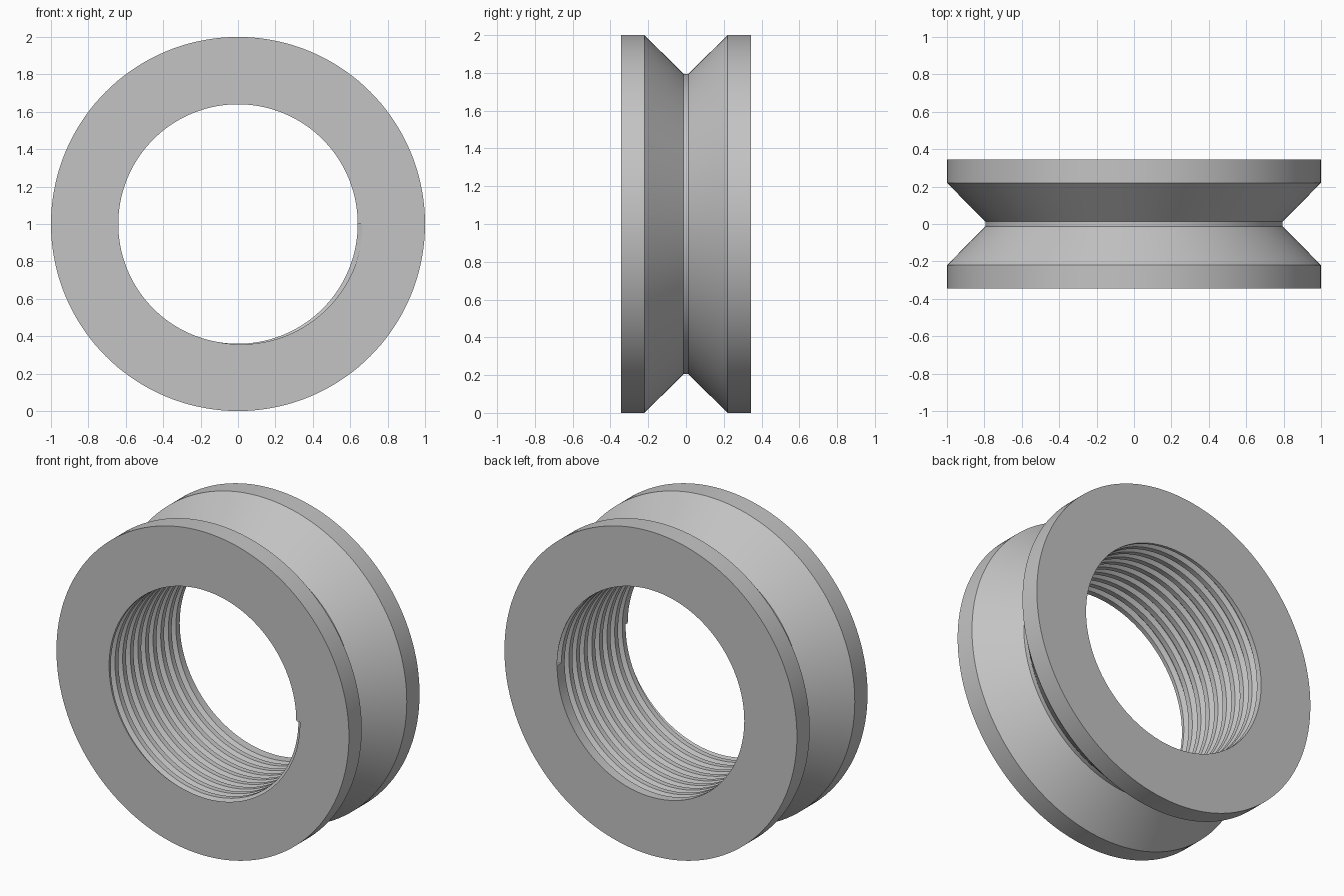
import bpy, bmesh
from math import cos, sin, tau

if "Cube" in bpy.data.objects:
    bpy.data.objects.remove(bpy.data.objects["Cube"], do_unlink=True)

SEGMENTS = 144
HALF_WIDTH = 0.345
BORE = 0.64            # crest radius of the internal thread
DEPTH = 0.025          # thread depth
TURNS = 9
ROOT, MOUTH = 0.05, 0.28   # groove half widths, as shares of the pitch
PITCH = 2 * HALF_WIDTH / (TURNS + MOUTH)

# Outer profile with the V groove, back to front, as (y, radius)
OUTER = [(HALF_WIDTH, 1), (0.22, 1), (0.013, 0.795),
         (-0.013, 0.795), (-0.22, 1), (-HALF_WIDTH, 1)]


def groove_centre(turn, t):
    return -HALF_WIDTH + (turn + t) * PITCH


def bore_radius(y, t):
    """Radius of the threaded bore at depth y and fraction t of a turn."""
    gap = min(abs(y - groove_centre(k, t)) for k in range(TURNS)) / PITCH
    cut = (MOUTH - gap) / (MOUTH - ROOT)
    return BORE + DEPTH * max(0, min(1, cut))


def section(t):
    """Closed cross-section of the ring, with the thread advanced by t."""
    ys = [-HALF_WIDTH]
    for k in range(TURNS):
        for w in (-MOUTH, -ROOT, ROOT, MOUTH):
            y = groove_centre(k, t) + w * PITCH
            ys.append(max(-HALF_WIDTH, min(HALF_WIDTH, y)))
    ys.append(HALF_WIDTH)
    return OUTER + [(y, bore_radius(y, t)) for y in ys]


def place(y, r, t):
    return (r * cos(tau * t), y, 1 - r * sin(tau * t))


bm = bmesh.new()

# Ring body: sections swept once around the axis
columns = []
for i in range(SEGMENTS + 1):
    t = i / SEGMENTS
    columns.append([bm.verts.new(place(y, r, t)) for y, r in section(t)])
for a, b in zip(columns, columns[1:]):
    n = len(a)
    for j in range(n):
        k = (j + 1) % n
        bm.faces.new((a[j], a[k], b[k], b[j]))

# Small walls where the thread starts and stops
start = [(-HALF_WIDTH, BORE), (-HALF_WIDTH, BORE + DEPTH),
         (-HALF_WIDTH + ROOT * PITCH, BORE + DEPTH),
         (-HALF_WIDTH + MOUTH * PITCH, BORE)]
end_y = groove_centre(TURNS, 0)
stop = [(end_y + w * PITCH, BORE + d) for w, d in
        ((-MOUTH, 0), (-ROOT, DEPTH), (ROOT, DEPTH), (MOUTH, 0))]
for wall in (start, stop):
    bm.faces.new([bm.verts.new(place(y, r, 0)) for y, r in wall])

bmesh.ops.remove_doubles(bm, verts=bm.verts, dist=1e-5)
bmesh.ops.dissolve_degenerate(bm, edges=bm.edges, dist=1e-5)
bmesh.ops.recalc_face_normals(bm, faces=bm.faces)

mesh = bpy.data.meshes.new("threaded_groove_ring")
bm.to_mesh(mesh)
bm.free()
ring = bpy.data.objects.new("threaded_groove_ring", mesh)
bpy.context.collection.objects.link(ring)

# Plain grey metal
grey = bpy.data.materials.new("grey")
grey.use_nodes = True
colour = (0.55, 0.55, 0.55, 1)
grey.diffuse_color = colour
grey.node_tree.nodes["Principled BSDF"].inputs["Base Color"].default_value = colour
mesh.materials.append(grey)

bpy.ops.object.select_all(action="DESELECT")
ring.select_set(True)
bpy.context.view_layer.objects.active = ring
bpy.ops.object.shade_smooth_by_angle(angle=0.35)
